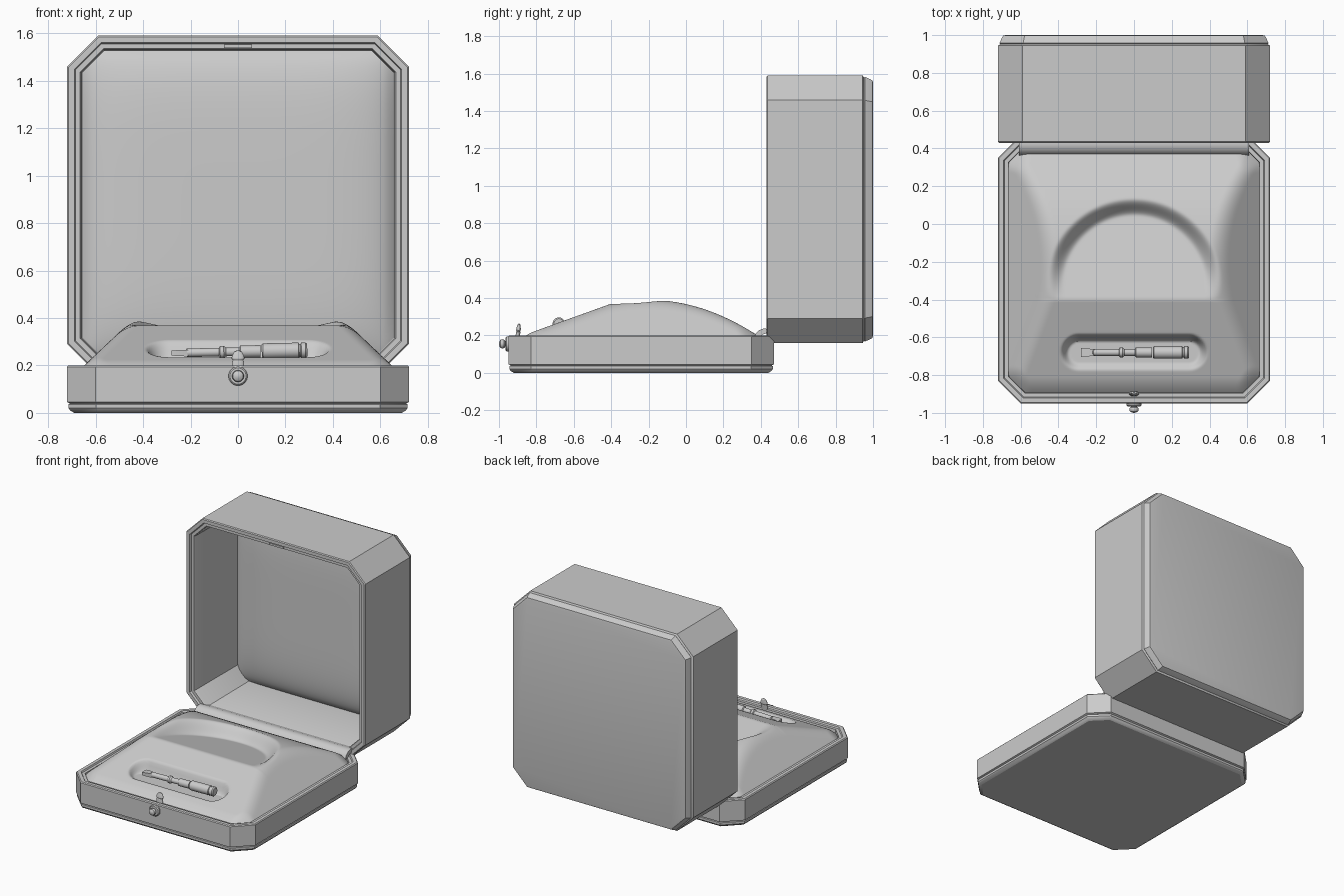
import bpy, bmesh, math
from mathutils import Vector, Matrix

if "Cube" in bpy.data.objects:
    bpy.data.objects.remove(bpy.data.objects["Cube"])


def finish(name, bm, angle=30):
    bmesh.ops.recalc_face_normals(bm, faces=bm.faces)
    me = bpy.data.meshes.new(name)
    bm.to_mesh(me)
    bm.free()
    ob = bpy.data.objects.new(name, me)
    bpy.context.collection.objects.link(ob)
    bpy.ops.object.select_all(action='DESELECT')
    ob.select_set(True)
    bpy.context.view_layer.objects.active = ob
    bpy.ops.object.shade_smooth_by_angle(angle=math.radians(angle))
    return ob


def loft(name, rings, angle=30):
    """Skin a list of equal-length closed rings and cap both ends."""
    bm = bmesh.new()
    vs = [[bm.verts.new(p) for p in r] for r in rings]
    n = len(vs[0])
    for a, b in zip(vs, vs[1:]):
        for i in range(n):
            j = (i + 1) % n
            bm.faces.new((a[i], a[j], b[j], b[i]))
    bm.faces.new(vs[0])
    bm.faces.new(vs[-1])
    return finish(name, bm, angle)


def octagon(w, h, c, inset):
    """Chamfered rectangle outline, offset inwards."""
    w, h, c = w - inset, h - inset, c - 0.586 * inset
    return [(w, h - c), (w - c, h), (c - w, h), (-w, h - c),
            (-w, c - h), (c - w, -h), (w - c, -h), (w, c - h)]


def lathe(name, profile, origin, axis, n=24):
    """Revolve (radius, distance) pairs around an axis."""
    m = Matrix.Translation(origin) @ Vector((0, 0, 1)).rotation_difference(Vector(axis)).to_matrix().to_4x4()
    rings = [[m @ Vector((r * math.cos(2 * math.pi * i / n), r * math.sin(2 * math.pi * i / n), t))
              for i in range(n)] for r, t in profile]
    return loft(name, rings)


def grid(u0, u1, v0, v1, n, fn):
    """Height-field sheet."""
    bm = bmesh.new()
    vs = [[bm.verts.new(fn(u0 + (u1 - u0) * i / n, v0 + (v1 - v0) * j / n))
           for j in range(n + 1)] for i in range(n + 1)]
    for i in range(n):
        for j in range(n):
            bm.faces.new((vs[i][j], vs[i + 1][j], vs[i + 1][j + 1], vs[i][j + 1]))
    return bm


def smin(a, b, k):
    h = max(k - abs(a - b), 0) / k
    return min(a, b) - h * h * k / 4


def step(t):
    t = min(max(t, 0), 1)
    return t * t * (3 - 2 * t)


# Base tray: foot bevel, seam groove, wall, stepped rim, floor
BY = -0.24
base = [(.03, 0), (.013, .01), (.006, .02), (.006, .036), (.012, .04), (0, .046), (0, .194),
        (.006, .2), (.03, .2), (.035, .19), (.055, .19), (.06, .15)]
loft("base_tray", [[(x, y + BY, z) for x, y in octagon(.72, .71, .12, i)] for i, z in base])

# Lid shell: back panel, seam, wall, stepped rim, inner cavity
LZ = 0.875
lid = [(.04, 1.0), (.027, .997), (.02, .985), (.008, .957), (.012, .952), (0, .945), (0, .436),
       (.006, .43), (.03, .43), (.035, .445), (.055, .445), (.06, .455), (.065, .95)]
loft("lid_shell", [[(x, y, z + LZ) for x, z in octagon(.72, .715, .13, i)] for i, y in lid])


# Padded lining inside the lid
def lining(x, z):
    fx, fz = (1 - min(abs(v) / .66, 1) ** 5 for v in (x, z))
    return x, .945 - .085 * math.sqrt(max(fx * fz, 0)), z + LZ


def trim_corners(bm, cx, cy, up, limit):
    for sx in (-1, 1):
        for sy in (-1, 1):
            no = Vector((sx, 0, sy)) if up else Vector((sx, sy, 0))
            c = Vector((0, 0, cy)) if up else Vector((0, cy, 0))
            bmesh.ops.bisect_plane(bm, geom=bm.verts[:] + bm.edges[:] + bm.faces[:],
                                   plane_co=c + no * (limit / 2), plane_no=no, clear_outer=True)


bm = grid(-.655, .655, -.65, .65, 60, lining)
trim_corners(bm, 0, LZ, True, 1.22)
finish("lid_lining", bm, 60)


# Display cushion: wedge with crescent recess and tool slot
def cushion(x, y):
    z = .37 + .36 * (y + .4) if y < -.4 else .39 - .56 * (y + .2) ** 2
    z = smin(z, .2 + .95 * (.648 - abs(x)), .05)
    z = smin(z, .17 + 1.1 * (y + .895), .04)
    z = smin(z, .19 + .8 * (1.21 - abs(x) - abs(y - BY)), .03)
    if y > -.4:
        t = step((.47 - math.hypot(x, y + .33)) / .1)
        z += t * (min(z, .37 - .25 * (y + .4)) - z)
    t = step((.1 - math.hypot(max(abs(x) - .29, 0), y + .68)) / .045)
    return x, y, z + t * (min(z, .215) - z)


bm = grid(-.665, .665, -.895, .41, 150, cushion)
trim_corners(bm, 0, BY, False, 1.23)
finish("display_cushion", bm, 40)

# Hinge cover strip between tray and lid
arc = [(.36, .185), (.372, .21), (.39, .228), (.415, .237), (.44, .235), (.47, .225), (.5, .215),
       (.5, .2), (.46, .205), (.43, .212), (.41, .205), (.39, .185)]
loft("hinge_cover", [[(x, y, z) for y, z in arc] for x in (-.61, .61)])

# Small tool lying in the slot: flat tip, shaft, collar, handle, end cap
lathe("tool_shaft", [(.012, .06), (.018, .065), (.018, .2), (.026, .205), (.026, .22), (.018, .23),
                     (.018, .285), (.026, .29), (.026, .375)], (-.28, -.68, .252), (1, 0, .02))
lathe("tool_handle", [(.028, 0), (.033, .006), (.033, .155), (.028, .158), (.028, .164), (.033, .167),
                      (.033, .185), (.026, .192)], (.1, -.68, .26), (1, 0, .02))
loft("tool_tip", [[(x, -.68 + a * w, .252 + b * h) for a, b in ((1, 1), (-1, 1), (-1, -1), (1, -1))]
                  for x, w, h in ((-.28, .024, .01), (-.26, .024, .012), (-.21, .016, .014))])

# Push button on the front
lathe("button_plate", [(.03, 0), (.04, .005), (.04, .014), (.034, .02), (.02, .02)],
      (0, -.945, .155), (0, -1, 0), 32)
lathe("button_knob", [(.014, 0), (.014, .014), (.022, .02), (.025, .03), (.022, .04), (.012, .046), (.003, .048)],
      (0, -.952, .155), (0, -1, 0))

# Catch hook on the rim and its striker in the lid
hook = lathe("catch_hook", [(.026, -.01), (.026, .028), (.022, .032), (.027, .038), (.026, .05),
                            (.016, .068), (.004, .074)], (0, 0, 0), (0, 0, 1))
hook.scale = (1, .45, 1)
hook.location = (0, -.9, .19)
hook.rotation_euler.x = math.radians(-6)
loft("catch_striker", [[(a * .058, y, 1.545 + b * .007) for a, b in ((1, 1), (-1, 1), (-1, -1), (1, -1))]
                       for y in (.437, .46)])
